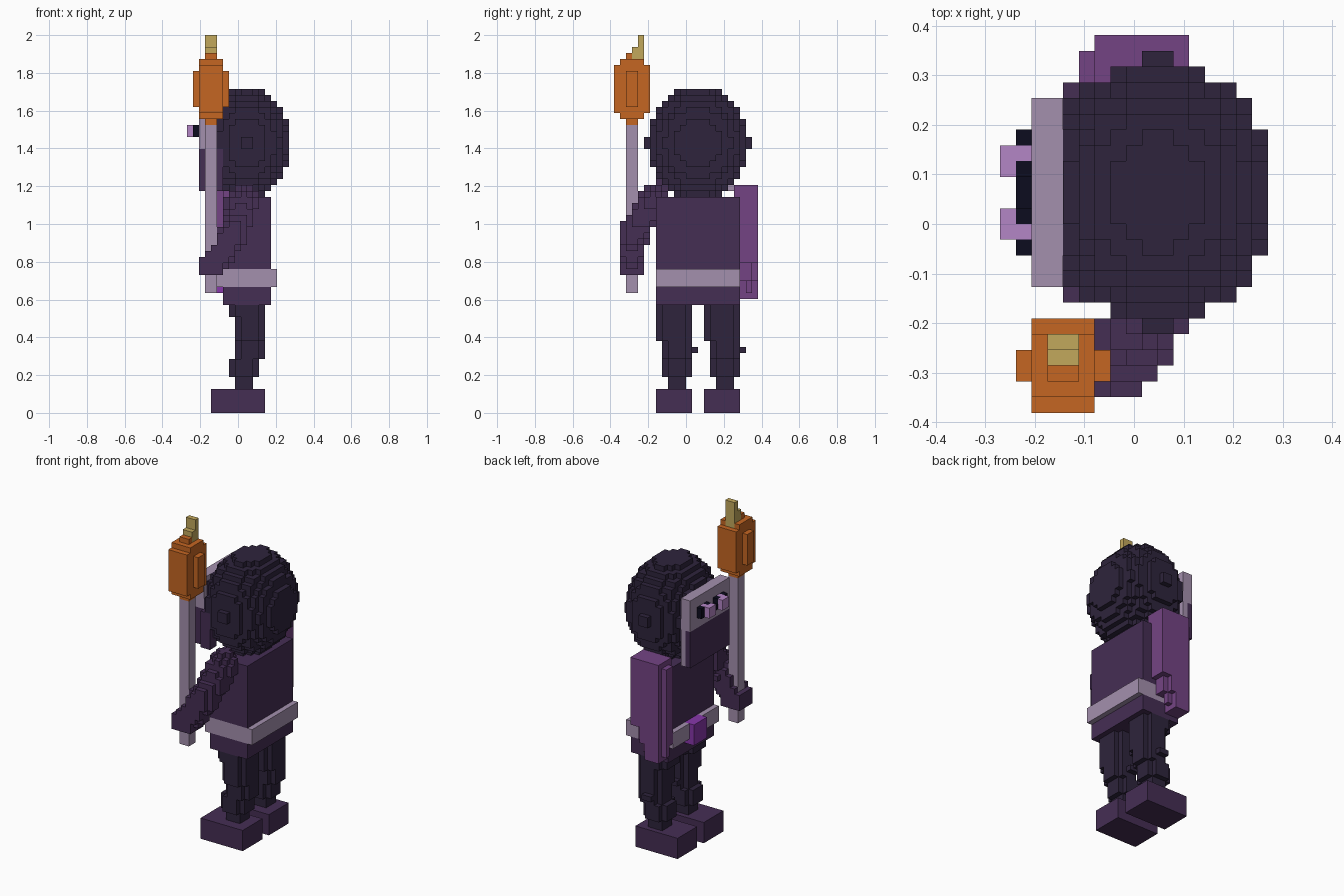
import bpy, bmesh
from mathutils import Vector

cube = bpy.data.objects.get("Cube")
if cube:
    bpy.data.objects.remove(cube, do_unlink=True)

V = 2 / 63                      # size of one block
ORIGIN = Vector((8.5, 12, 0))   # grid point that sits on the world origin
taken = set()                   # cells already owned by a part


def linear(c):
    c /= 255
    return c / 12.92 if c <= 0.04045 else ((c + 0.055) / 1.055) ** 2.4


def material(name, r, g, b):
    m = bpy.data.materials.new(name)
    col = (linear(r), linear(g), linear(b), 1)
    m.diffuse_color = col
    m.use_nodes = True
    bsdf = m.node_tree.nodes["Principled BSDF"]
    bsdf.inputs["Base Color"].default_value = col
    bsdf.inputs["Roughness"].default_value = 0.9
    return m


DARK = material("dark violet", 46, 36, 60)
PURPLE = material("deep purple", 69, 46, 84)
LAVENDER = material("grey lavender", 164, 144, 174)
MAUVE = material("mauve", 116, 68, 132)
ORANGE = material("flame orange", 197, 102, 34)
YELLOW = material("flame yellow", 194, 168, 92)
BLACK = material("eye black", 12, 12, 30)
PINK = material("pupil pink", 180, 134, 198)
VIOLET = material("buckle violet", 135, 55, 170)


# --- sets of grid cells ---
def box(x0, x1, y0, y1, z0, z1):
    return {(x, y, z) for x in range(x0, x1) for y in range(y0, y1) for z in range(z0, z1)}


def rounded(x0, x1, y0, y1, z0, z1):
    """Upright block with its corner columns left out."""
    return box(x0 + 1, x1 - 1, y0, y1, z0, z1) | box(x0, x1, y0 + 1, y1 - 1, z0, z1)


def ellipsoid(c, r):
    cells = box(*[n for a, b in zip(c, r) for n in (int(a - b) - 1, int(a + b) + 2)])
    return {p for p in cells if sum(((p[i] + 0.5 - c[i]) / r[i]) ** 2 for i in range(3)) <= 1}


def limb(points, r, steps=16):
    """Round brush swept along a path."""
    cells = set()
    for a, b in zip(points, points[1:]):
        for s in range(steps + 1):
            cells |= ellipsoid(Vector(a).lerp(Vector(b), s / steps), (r, r, r))
    return cells


def build(name, mat, cells):
    """Turn the cells into one mesh of their outer faces."""
    cells = cells - taken
    taken.update(cells)
    bm = bmesh.new()
    verts = {}

    def vert(p):
        if p not in verts:
            verts[p] = bm.verts.new((Vector(p) - ORIGIN) * V)
        return verts[p]

    for c in sorted(cells):
        for axis in range(3):
            for side in (0, 1):
                n = list(c)
                n[axis] += 2 * side - 1
                if tuple(n) in cells:
                    continue
                u, w = (axis + 1) % 3, (axis + 2) % 3
                ring = []
                for du, dw in ((0, 0), (1, 0), (1, 1), (0, 1)):
                    p = list(c)
                    p[axis] += side
                    p[u] += du
                    p[w] += dw
                    ring.append(vert(tuple(p)))
                bm.faces.new(ring if side else ring[::-1])
    me = bpy.data.meshes.new(name)
    bm.to_mesh(me)
    bm.free()
    me.materials.append(mat)
    ob = bpy.data.objects.new(name, me)
    bpy.context.collection.objects.link(ob)
    return ob


# --- torch ---
build("flame_tip", YELLOW, box(3, 5, 4, 5, 58, 63) | box(3, 5, 3, 5, 58, 61))
build("flame", ORANGE, box(2, 6, 0, 6, 50, 58) | box(1, 7, 2, 4, 51, 57)
      | box(2, 6, 1, 5, 49, 59) | box(3, 5, 2, 4, 48, 60))
build("torch_staff", LAVENDER, box(3, 5, 2, 4, 20, 48))

# --- face: plate, scarf over the mouth, eyes ---
build("scarf", PURPLE, box(2, 3, 8, 20, 37, 44) | box(3, 4, 8, 12, 37, 44)
      | box(4, 6, 7, 9, 37, 44))
build("face_plate", LAVENDER, box(2, 4, 8, 20, 44, 50) | box(3, 4, 12, 20, 37, 44))
pupils = set()
for inner, outer in ((15, 16), (12, 11)):
    pupils |= box(0, 1, min(inner, outer), max(inner, outer) + 1, 46, 48)
    pupils |= box(1, 2, outer, outer + 1, 46, 48)
build("pupils", PINK, pupils)
build("eyes", BLACK, box(1, 2, 10, 11, 46, 48) | box(1, 2, 17, 18, 46, 48)
      | box(1, 2, 12, 16, 46, 47) | box(1, 2, 12, 13, 46, 48) | box(1, 2, 15, 16, 46, 48))

# --- head ---
build("head", DARK, ellipsoid((10, 14, 45), (7.25, 8.55, 9.4)))

# --- body and belt ---
build("buckle", VIOLET, box(4, 6, 12, 16, 20, 24))
build("belt", LAVENDER, box(5, 15, 7, 21, 21, 24))
build("torso", PURPLE, box(6, 14, 7, 21, 18, 36))

# --- arms ---
build("torch_arm", PURPLE, limb([(9.5, 6.5, 35.5), (7.8, 3.2, 30), (4, 3, 24.5)], 2.4))
build("hanging_arm", MAUVE, box(6, 12, 20, 24, 25, 38) | box(5, 12, 21, 23, 25, 37)
      | rounded(5, 11, 20, 24, 22, 25) | rounded(5, 10, 21, 24, 20, 22)
      | box(6, 9, 21, 24, 19, 20))

# --- legs and feet ---
for side, y in (("right", 7), ("left", 15)):
    build(side + "_foot", PURPLE, box(4, 13, y, y + 6, 0, 4))
    build(side + "_leg", DARK, rounded(7, 13, y, y + 6, 16, 18)
          | rounded(8, 13, y, y + 6, 12, 16)
          | rounded(8, 13, y + 1, y + 6, 9, 12)
          | rounded(7, 12, y + 1, y + 6, 6, 9)
          | box(8, 11, y + 2, y + 5, 4, 6)
          | box(9, 11, y + 5, y + 7, 10, 11))
